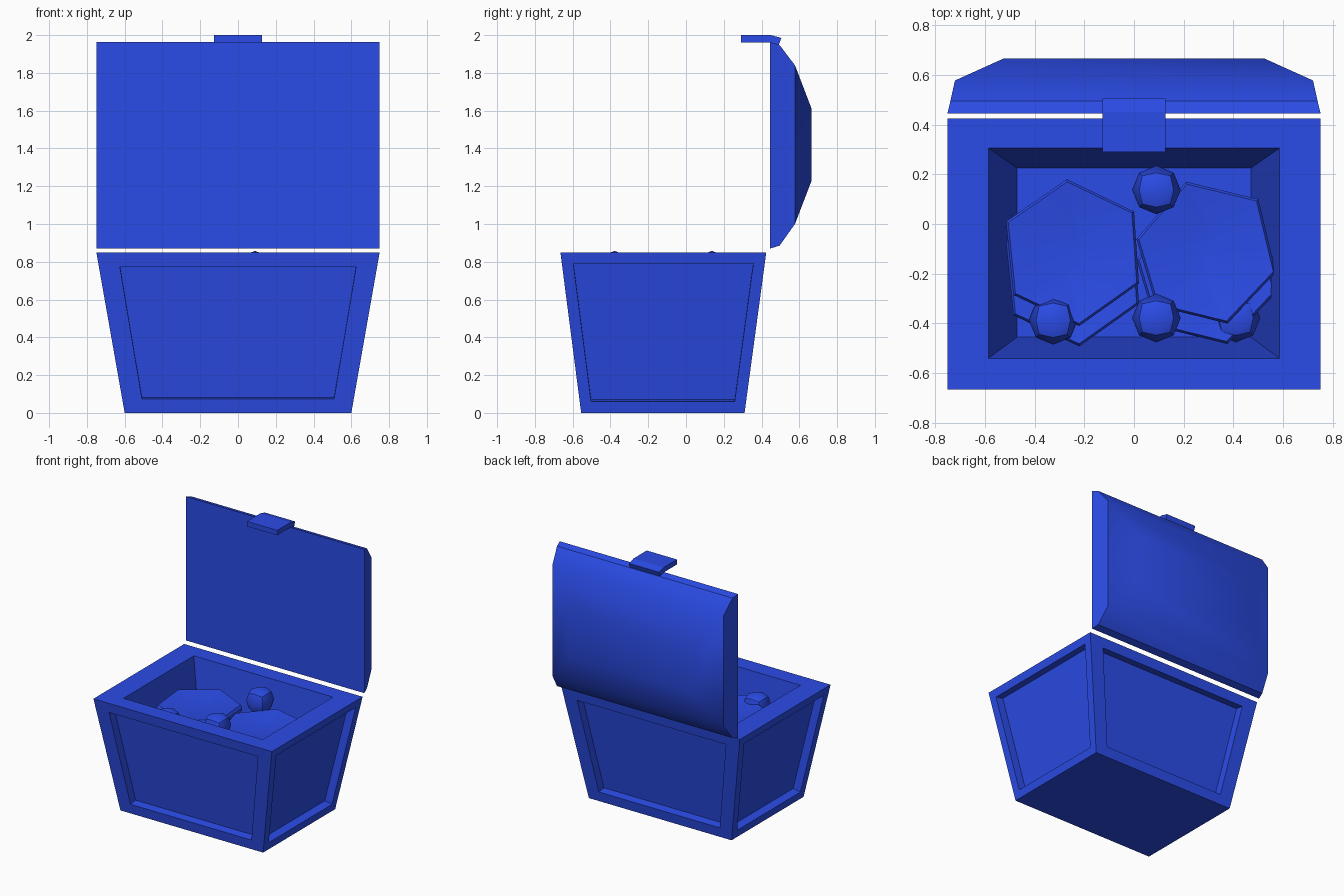
import bpy, bmesh, math
from mathutils import Vector

cube = bpy.data.objects.get("Cube")
if cube:
    bpy.data.objects.remove(cube, do_unlink=True)

blue = bpy.data.materials.new("royal blue")
blue.use_nodes = True
COLOR = (0.024, 0.072, 0.80, 1.0)
blue.diffuse_color = COLOR
blue.node_tree.nodes["Principled BSDF"].inputs["Base Color"].default_value = COLOR


def finish(bm, name, smooth=None):
    """Turn a bmesh into a blue object, smooth below the given angle."""
    bmesh.ops.recalc_face_normals(bm, faces=bm.faces[:])
    mesh = bpy.data.meshes.new(name)
    bm.to_mesh(mesh)
    bm.free()
    obj = bpy.data.objects.new(name, mesh)
    bpy.context.collection.objects.link(obj)
    mesh.materials.append(blue)
    if smooth:
        bpy.ops.object.select_all(action="DESELECT")
        obj.select_set(True)
        bpy.context.view_layer.objects.active = obj
        bpy.ops.object.shade_smooth_by_angle(angle=math.radians(smooth))
    return obj


def loft(rings):
    """Bridge equal-length rings of points and cap both ends."""
    bm = bmesh.new()
    loops = [[bm.verts.new(p) for p in ring] for ring in rings]
    n = len(loops[0])
    for a, b in zip(loops, loops[1:]):
        for i in range(n):
            j = (i + 1) % n
            bm.faces.new((a[i], a[j], b[j], b[i]))
    bm.faces.new(loops[0])
    bm.faces.new(loops[-1])
    bmesh.ops.recalc_face_normals(bm, faces=bm.faces[:])
    return bm


def flat_ring(hx, y0, y1, z):
    return [(-hx, y0, z), (hx, y0, z), (hx, y1, z), (-hx, y1, z)]


def upright_ring(hx, y, z0, z1):
    return [(-hx, y, z0), (hx, y, z0), (hx, y, z1), (-hx, y, z1)]


# Tapered chest body with its hollow
bm = loft([
    flat_ring(0.60, -0.555, 0.31, 0.0),
    flat_ring(0.75, -0.665, 0.425, 0.85),
    flat_ring(0.585, -0.54, 0.305, 0.85),
    flat_ring(0.47, -0.455, 0.225, 0.20),
])

# Sunken panels on the four outer walls
walls = [f for f in bm.faces
         if abs(f.normal.z) < 0.5 and min(v.co.z for v in f.verts) < 0.01]
for wall in walls:
    front_or_back = abs(wall.normal.y) > 0.5
    bmesh.ops.inset_individual(bm, faces=[wall], use_even_offset=True,
                               thickness=0.075 if front_or_back else 0.06)
    if front_or_back:
        for v in wall.verts:
            v.co.x *= 0.947
    # Extrude the panel straight inwards
    push = wall.normal * -0.062
    panel = bmesh.ops.extrude_discrete_faces(bm, faces=[wall])["faces"][0]
    bmesh.ops.translate(bm, verts=panel.verts[:], vec=push)
finish(bm, "chest_body")

# Open lid, standing upright behind the body
finish(loft([
    upright_ring(0.75, 0.445, 0.87, 1.963),
    upright_ring(0.738, 0.495, 0.885, 1.948),
    upright_ring(0.72, 0.577, 1.0, 1.84),
    upright_ring(0.525, 0.665, 1.23, 1.61),
]), "lid", 33)

# Latch hooked over the lid edge
latch = [(0.29, 1.962), (0.29, 2.0), (0.45, 2.0), (0.505, 1.985), (0.49, 1.945), (0.445, 1.962)]
finish(loft([[(x, y, z) for y, z in latch] for x in (-0.127, 0.127)]), "latch")


def coin(name, outline, shift_y, top):
    """Six-sided coin with a bevelled rim and a shallow dished face."""
    cx = sum(p[0] for p in outline) / 6
    cy = sum(p[1] for p in outline) / 6

    def ring(sx, sy, z):
        return [Vector((cx + (x - cx) * sx, cy + (y - cy) * sy + shift_y, z))
                for x, y in outline]
    finish(loft([ring(0.97, 0.97, top - 0.05), ring(1, 1, top - 0.035), ring(1, 1, top - 0.015),
                 ring(0.965, 0.965, top), ring(0.12, 0.45, top - 0.025)]), name, 30)


# Two stacks of two coins
left_outline = [(0.21, 0.17), (0.50, 0.10), (0.57, -0.195), (0.375, -0.40), (0.09, -0.33), (0.01, -0.06)]
right_outline = [(-0.515, 0.01), (-0.27, 0.18), (0.0, 0.05), (0.02, -0.24), (-0.22, -0.41), (-0.485, -0.285)]
for side, outline, top in (("left", left_outline, 0.715), ("right", right_outline, 0.73)):
    coin(side + "_upper_coin", outline, 0, top)
    coin(side + "_lower_coin", outline, -0.082, top - 0.052)

# Round gems lying among the coins, each a cube rounded to a ball
RADIUS = 0.098
gems = [(0.09, 0.137, 0.76), (0.09, -0.378, 0.76), (-0.325, -0.387, 0.69), (0.41, -0.378, 0.60)]
for i, place in enumerate(gems, 1):
    bm = bmesh.new()
    bmesh.ops.create_cube(bm, size=1)
    bmesh.ops.subdivide_edges(bm, edges=bm.edges[:], cuts=1, use_grid_fill=True)
    for v in bm.verts:
        v.co = v.co.normalized() * RADIUS
    obj = finish(bm, f"gem_{i}", 40)
    obj.location = place
